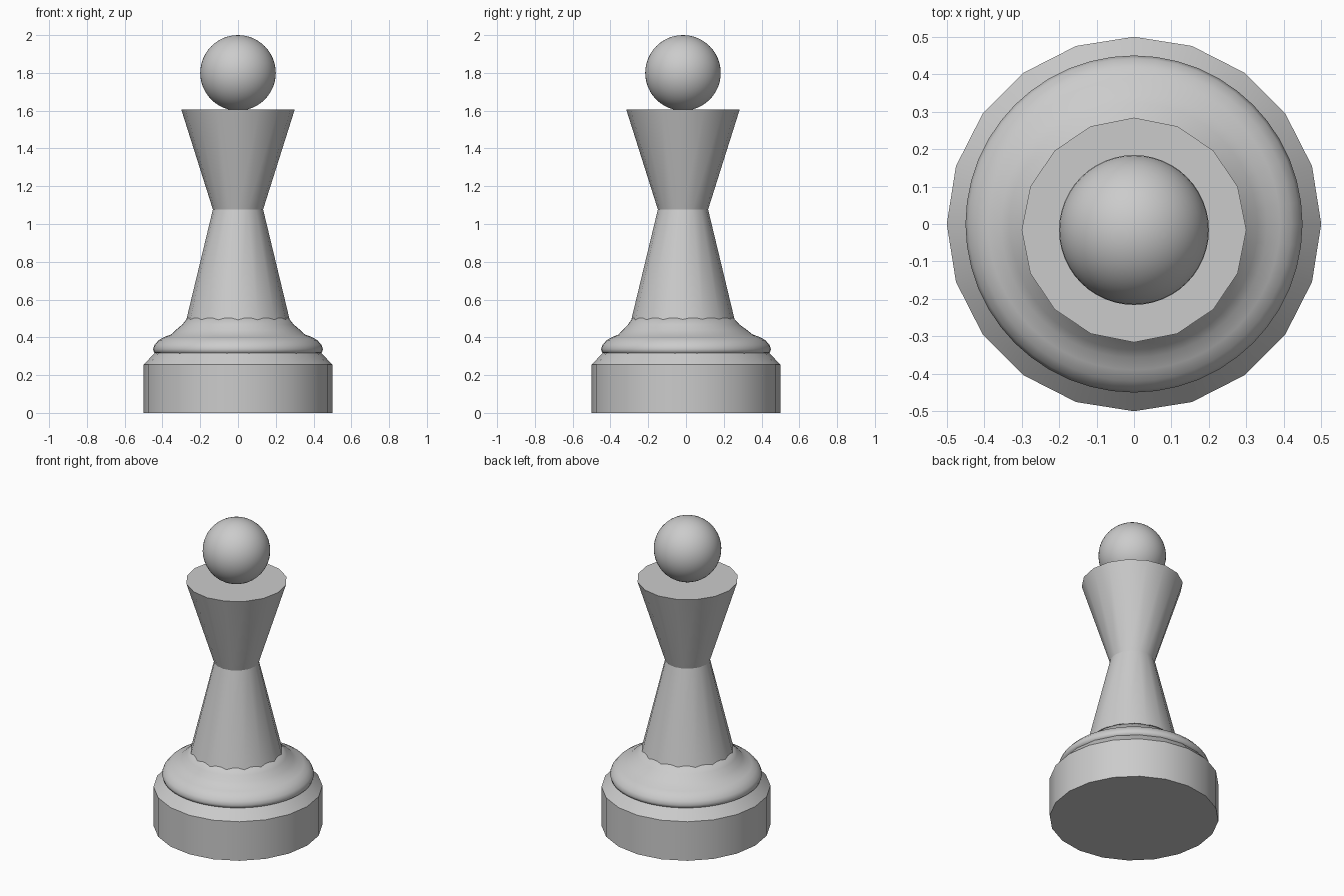
import bpy
import math

if "Cube" in bpy.data.objects:
    bpy.data.objects.remove(bpy.data.objects["Cube"], do_unlink=True)

GREY = (0.6, 0.6, 0.6, 1)
mat = bpy.data.materials.new("light_grey")
mat.use_nodes = True
mat.diffuse_color = GREY
mat.node_tree.nodes["Principled BSDF"].inputs["Base Color"].default_value = GREY

LEAN = -0.016  # the neck and ball sit slightly forward of the base


def smooth(obj, angle):
    bpy.ops.object.select_all(action="DESELECT")
    obj.select_set(True)
    bpy.context.view_layer.objects.active = obj
    bpy.ops.object.shade_smooth_by_angle(angle=math.radians(angle))


def lathe(name, profile, sides, angle=30):
    """Stack rings of (radius, height, y offset) and cap both ends."""
    verts, faces = [], []
    for r, z, y in profile:
        for i in range(sides):
            a = math.tau * i / sides
            verts.append((r * math.cos(a), y + r * math.sin(a), z))
    for k in range(len(profile) - 1):
        for i in range(sides):
            j = (i + 1) % sides
            a, b = k * sides, (k + 1) * sides
            faces.append((a + i, a + j, b + j, b + i))
    last = (len(profile) - 1) * sides
    faces.append(tuple(reversed(range(sides))))
    faces.append(tuple(range(last, last + sides)))
    mesh = bpy.data.meshes.new(name)
    mesh.from_pydata(verts, [], faces)
    mesh.materials.append(mat)
    obj = bpy.data.objects.new(name, mesh)
    bpy.context.collection.objects.link(obj)
    smooth(obj, angle)
    return obj


# Drum-shaped foot with a chamfered shoulder
lathe("base", [(0.5, 0, 0), (0.5, 0.255, 0), (0.44, 0.318, 0)], 20)

# Rounded collar that flares up towards the neck
lathe("collar", [(0.43, 0.312, 0), (0.445, 0.32, 0), (0.45, 0.338, 0),
                 (0.442, 0.36, 0), (0.42, 0.385, 0), (0.39, 0.402, 0),
                 (0.355, 0.415, -0.002), (0.33, 0.438, -0.006),
                 (0.295, 0.468, -0.012), (0.265, 0.505, LEAN)], 48, 60)

# Tapered neck and flared crown
lathe("neck", [(0.292, 0.42, LEAN), (0.272, 0.5, LEAN), (0.133, 1.077, LEAN)], 16)
lathe("crown", [(0.133, 1.077, LEAN), (0.3, 1.605, LEAN)], 16)

# Ball finial
bpy.ops.mesh.primitive_uv_sphere_add(segments=48, ring_count=24, radius=0.2,
                                     location=(0, LEAN, 1.8))
ball = bpy.context.object
ball.name = "ball"
ball.data.materials.append(mat)
smooth(ball, 60)
